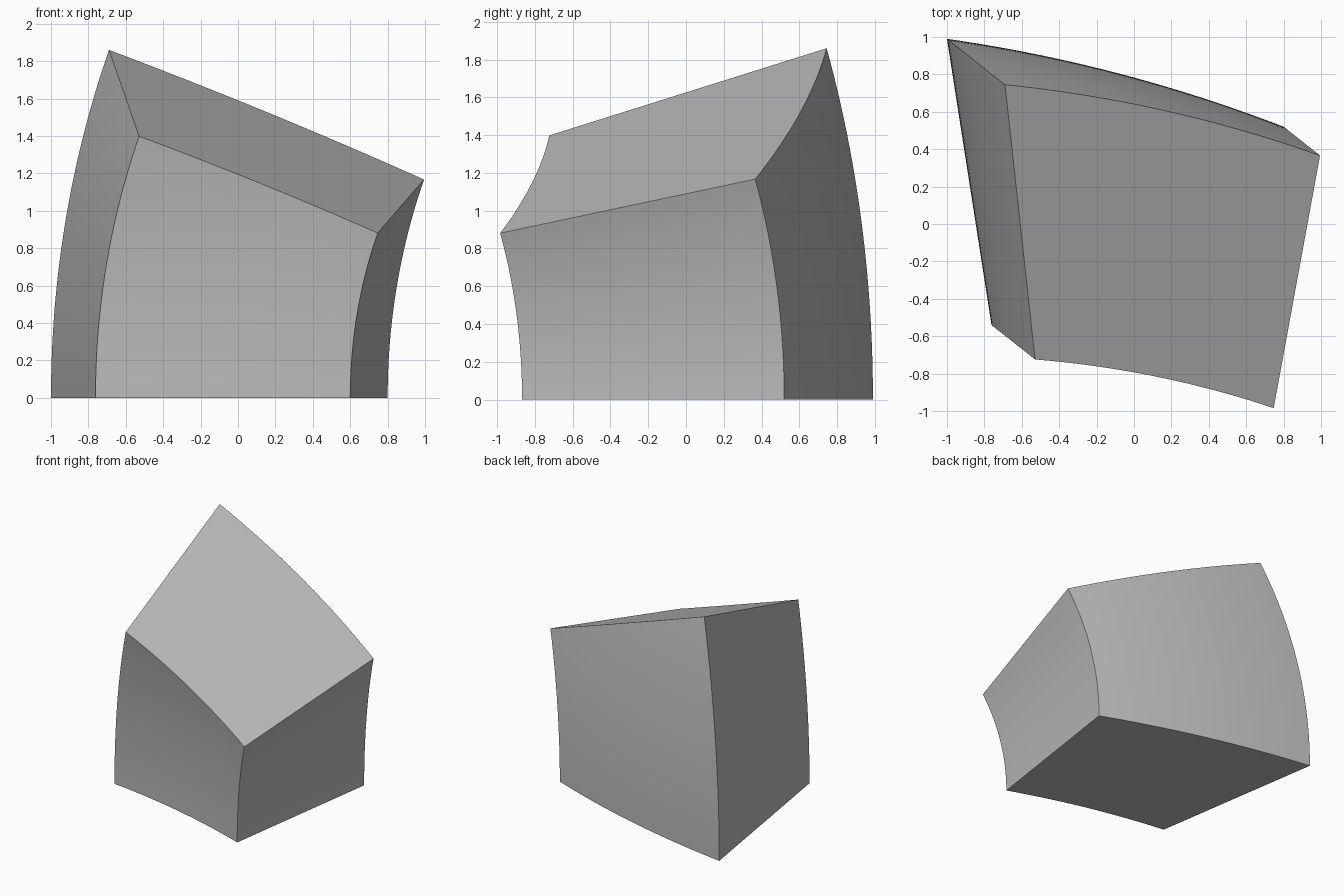
import bpy
import bmesh
from math import radians
from mathutils import Matrix, Vector

cube = bpy.data.objects.get("Cube")
if cube:
    bpy.data.objects.remove(cube, do_unlink=True)

ARC_STEPS = 20
SWEEP_STEPS = 24
SWEEP_ANGLE = radians(24)


def arc(start, end, sag):
    """Points of a shallow arc that bulges to the left of start -> end."""
    a, b = Vector((*start, 0)), Vector((*end, 0))
    side = Vector((a.y - b.y, b.x - a.x, 0)).normalized()
    points = []
    for i in range(ARC_STEPS + 1):
        t = i / ARC_STEPS
        points.append(a.lerp(b, t) + side * sag * 4 * t * (1 - t))
    return points


# Base outline: concave front, straight sides, convex back
front = arc((-0.762, -0.54), (0.60, -0.868), 0.040)
back = arc((-1.0, 0.99), (0.80, 0.52), 0.053)
outline = front + back[::-1]

# Horizontal axis the outline is swept around
inward = Vector((0.785, -0.62, 0)).normalized()
axis = Vector((-inward.y, inward.x, 0))
centre = inward * 3.175

bm = bmesh.new()
rings = []
for step in range(SWEEP_STEPS + 1):
    turn = Matrix.Rotation(SWEEP_ANGLE * step / SWEEP_STEPS, 3, axis)
    rings.append([bm.verts.new(centre + turn @ (p - centre)) for p in outline])

# Curved walls between the rings, then the two flat ends
count = len(outline)
for low, high in zip(rings, rings[1:]):
    for i in range(count):
        j = (i + 1) % count
        bm.faces.new((low[i], low[j], high[j], high[i]))
bm.faces.new(rings[0][::-1])
bm.faces.new(rings[-1])
bmesh.ops.recalc_face_normals(bm, faces=bm.faces[:])

mesh = bpy.data.meshes.new("curved_block")
bm.to_mesh(mesh)
bm.free()
block = bpy.data.objects.new("curved_block", mesh)
bpy.context.collection.objects.link(block)

# Plain grey stone
grey = bpy.data.materials.new("plain_grey")
grey.use_nodes = True
colour = (0.5, 0.5, 0.5, 1)
grey.diffuse_color = colour
grey.node_tree.nodes["Principled BSDF"].inputs["Base Color"].default_value = colour
mesh.materials.append(grey)

# Smooth walls with crisp corners
bpy.ops.object.select_all(action='DESELECT')
block.select_set(True)
bpy.context.view_layer.objects.active = block
bpy.ops.object.shade_smooth_by_angle(angle=radians(30))
